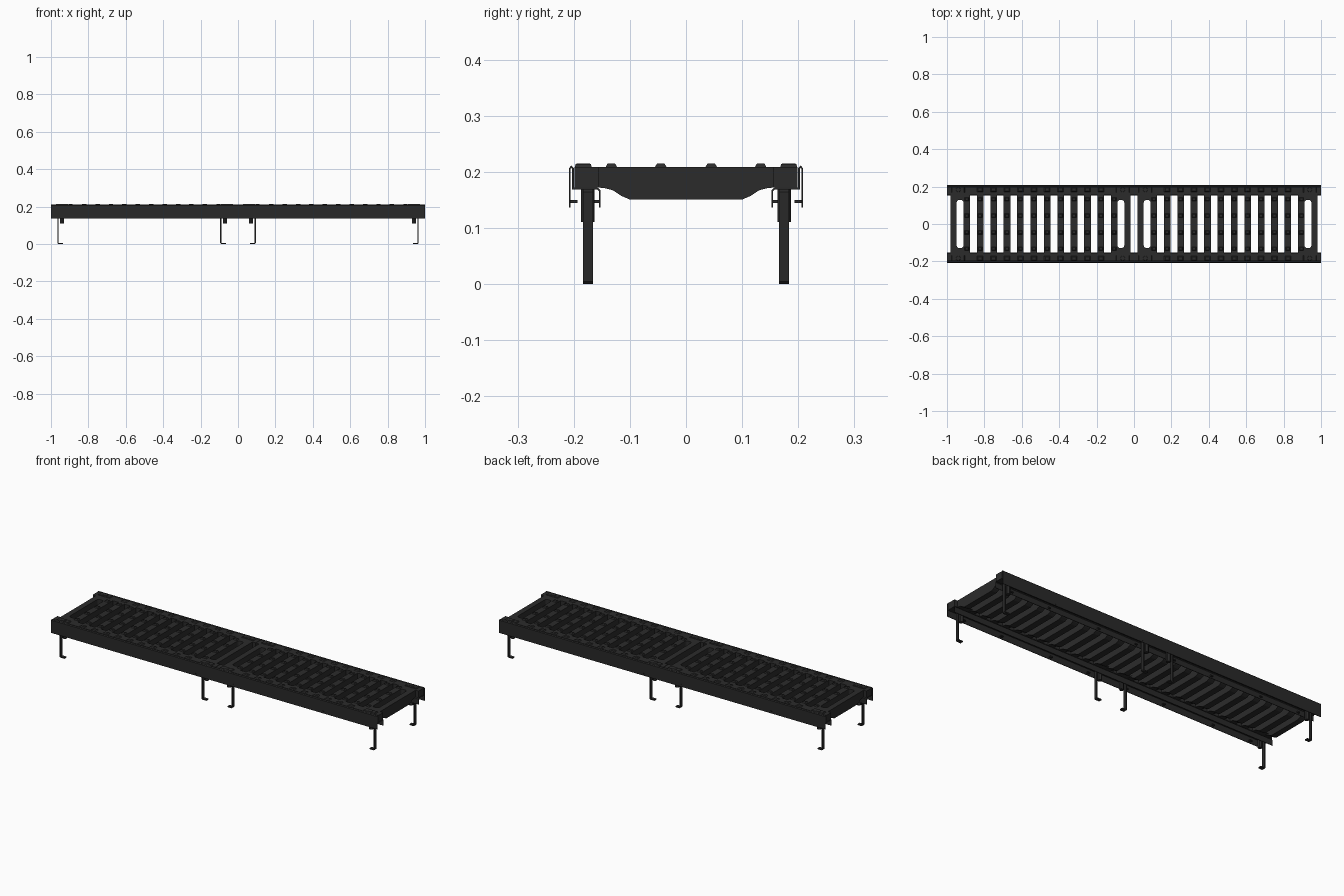
import bpy, bmesh, math
from mathutils import Vector

if "Cube" in bpy.data.objects:
    bpy.data.objects.remove(bpy.data.objects["Cube"])

def material(name, v):
    m = bpy.data.materials.new(name)
    m.diffuse_color = (v, v, v, 1)
    m.use_nodes = True
    m.node_tree.nodes["Principled BSDF"].inputs["Base Color"].default_value = m.diffuse_color
    return m

IRON = material("dark cast iron", 0.024)
STEEL = material("dark coated steel", 0.022)

def prism(bm, pts, a, b, axis):
    """Extrude a 2D outline from a to b along an axis."""
    def place(p, t):
        return {'x': (t, p[0], p[1]), 'y': (p[0], t, p[1]), 'z': (p[0], p[1], t)}[axis]
    lo = [bm.verts.new(place(p, a)) for p in pts]
    hi = [bm.verts.new(place(p, b)) for p in pts]
    n = len(pts)
    bm.faces.new(lo)
    bm.faces.new(hi[::-1])
    for i in range(n):
        bm.faces.new((lo[i], hi[i], hi[(i + 1) % n], lo[(i + 1) % n]))

def box(bm, x0, x1, y0, y1, z0, z1):
    prism(bm, [(x0, y0), (x1, y0), (x1, y1), (x0, y1)], z0, z1, 'z')

def stud(bm, x, y, z, rx, ry, h, n=4, taper=0.65):
    """Tapered raised pad: square when n is 4, round otherwise."""
    rings = []
    for k, zz in ((1, z), (taper, z + h)):
        ring = []
        for i in range(n):
            a = math.tau * (i + 0.5) / n
            s = math.sqrt(2) if n == 4 else 1
            ring.append(bm.verts.new((x + rx * k * s * math.cos(a), y + ry * k * s * math.sin(a), zz)))
        rings.append(ring)
    lo, hi = rings
    bm.faces.new(lo[::-1])
    bm.faces.new(hi)
    for i in range(n):
        bm.faces.new((lo[i], lo[(i + 1) % n], hi[(i + 1) % n], hi[i]))

def sheet(points, t):
    """Outline of a bent sheet of thickness t following a path."""
    p = [Vector(q) for q in points]
    left, right = [], []
    for i in range(len(p)):
        d0 = (p[i] - p[i - 1]).normalized() if i else (p[1] - p[0]).normalized()
        d1 = (p[i + 1] - p[i]).normalized() if i < len(p) - 1 else d0
        n0, n1 = Vector((-d0.y, d0.x)), Vector((-d1.y, d1.x))
        m = (n0 + n1).normalized()
        m *= t / 2 / max(m.dot(n0), 0.4)
        left.append(p[i] + m)
        right.append(p[i] - m)
    return left + right[::-1]

def finish(bm, name, mat):
    bmesh.ops.recalc_face_normals(bm, faces=bm.faces)
    me = bpy.data.meshes.new(name)
    bm.to_mesh(me)
    bm.free()
    me.materials.append(mat)
    ob = bpy.data.objects.new(name, me)
    bpy.context.collection.objects.link(ob)
    return ob

TOP, UNDER = 0.209, 0.172
PITCH, HALF = 0.0717, 0.018

# bar cross-section with a curved belly
belly = [(-0.157 + 0.0, UNDER), (-0.145, UNDER - 0.001), (-0.13, 0.167), (-0.115, 0.157), (-0.1, 0.1505)]
bar_outline = [(-0.157, TOP)] + belly + [(-y, z) for y, z in belly[::-1]] + [(0.157, TOP)]

for side, cx in (("left", -0.5), ("right", 0.5)):
    bm = bmesh.new()
    # side borders
    for s in (-1, 1):
        y0, y1 = sorted((s * 0.155, s * 0.1985))
        box(bm, cx - 0.499, cx + 0.499, y0, y1, UNDER, TOP)
    # cross bars with grip studs
    for i in range(12):
        x = cx - 0.43 + PITCH * (i + 0.5)
        prism(bm, bar_outline, x - 0.0178, x + 0.0178, 'x')
        for y in (-0.133, -0.045, 0.045, 0.133):
            stud(bm, x, y, TOP, 0.012, 0.010, 0.006)
        if 0 < i < 11:
            for s in (-1, 1):
                stud(bm, x, s * 0.184, TOP, 0.016, 0.012, 0.005)
    for e in (-1, 1):
        # end bars
        x0, x1 = sorted((cx + e * 0.48, cx + e * (0.43 + HALF)))
        prism(bm, bar_outline, x0, x1, 'x')
        xs = cx + e * 0.43
        for s in (-1, 1):
            # rounded ends of the short end slots
            r = 0.013
            pts = [(xs - HALF, s * 0.156)]
            for k in range(7):
                a = math.pi / 2 * k / 6
                pts.append((xs - HALF + r - r * math.cos(a), s * (0.115 + r * math.sin(a))))
            pts += [(2 * xs - px, py) for px, py in pts[::-1]]
            prism(bm, pts, UNDER, TOP, 'z')
            # raised corner pad and bolt head
            stud(bm, xs + e * 0.01, s * 0.183, TOP, 0.036, 0.015, 0.0045, taper=0.9)
            stud(bm, xs + e * 0.01, s * 0.183, TOP + 0.0045, 0.013, 0.013, 0.0015, 16, 0.9)
    finish(bm, side + "_grate", IRON)

# bent edge rails
rail = [(0.207, 0.136), (0.207, 0.206), (0.2043, 0.209), (0.2015, 0.206), (0.2015, 0.1702),
        (0.158, 0.1702), (0.1535, 0.166), (0.1535, 0.136)]
for s, name in ((-1, "front_rail"), (1, "back_rail")):
    bm = bmesh.new()
    prism(bm, sheet([(s * y, z) for y, z in rail], 0.003), -1, 1, 'x')
    finish(bm, name, STEEL)
    # small tabs pressed inward from the rail walls
    bm = bmesh.new()
    for x in (-0.9, -0.665, -0.355, -0.12, 0.12, 0.355, 0.665, 0.9):
        for ya, yb in ((0.193, 0.2087), (0.152, 0.163)):
            y0, y1 = sorted((s * ya, s * yb))
            box(bm, x - 0.007, x + 0.007, y0, y1, 0.144, 0.150)
    finish(bm, name + "_tabs", STEEL)

# anchor legs with feet, and their clamp blocks
for row, s in (("front", -1), ("back", 1)):
    y = s * 0.175
    for i, (x, d) in enumerate(((-0.963, 1), (-0.092, 1), (0.092, -1), (0.963, -1))):
        bm = bmesh.new()
        path = [(x + d * 0.027, 0.003), (x + d * 0.003, 0.003), (x, 0.006),
                (x, 0.163), (x + d * 0.003, 0.166), (x + d * 0.034, 0.166)]
        prism(bm, sheet(path, 0.006), y - 0.009, y + 0.009, 'y')
        finish(bm, f"{row}_anchor_leg_{i + 1}", STEEL)
        bm = bmesh.new()
        xb = x + d * 0.023
        stud(bm, xb, y, 0.111, 0.012, 0.012, 0.059, 6, 1)
        finish(bm, f"{row}_clamp_nut_{i + 1}", STEEL)
